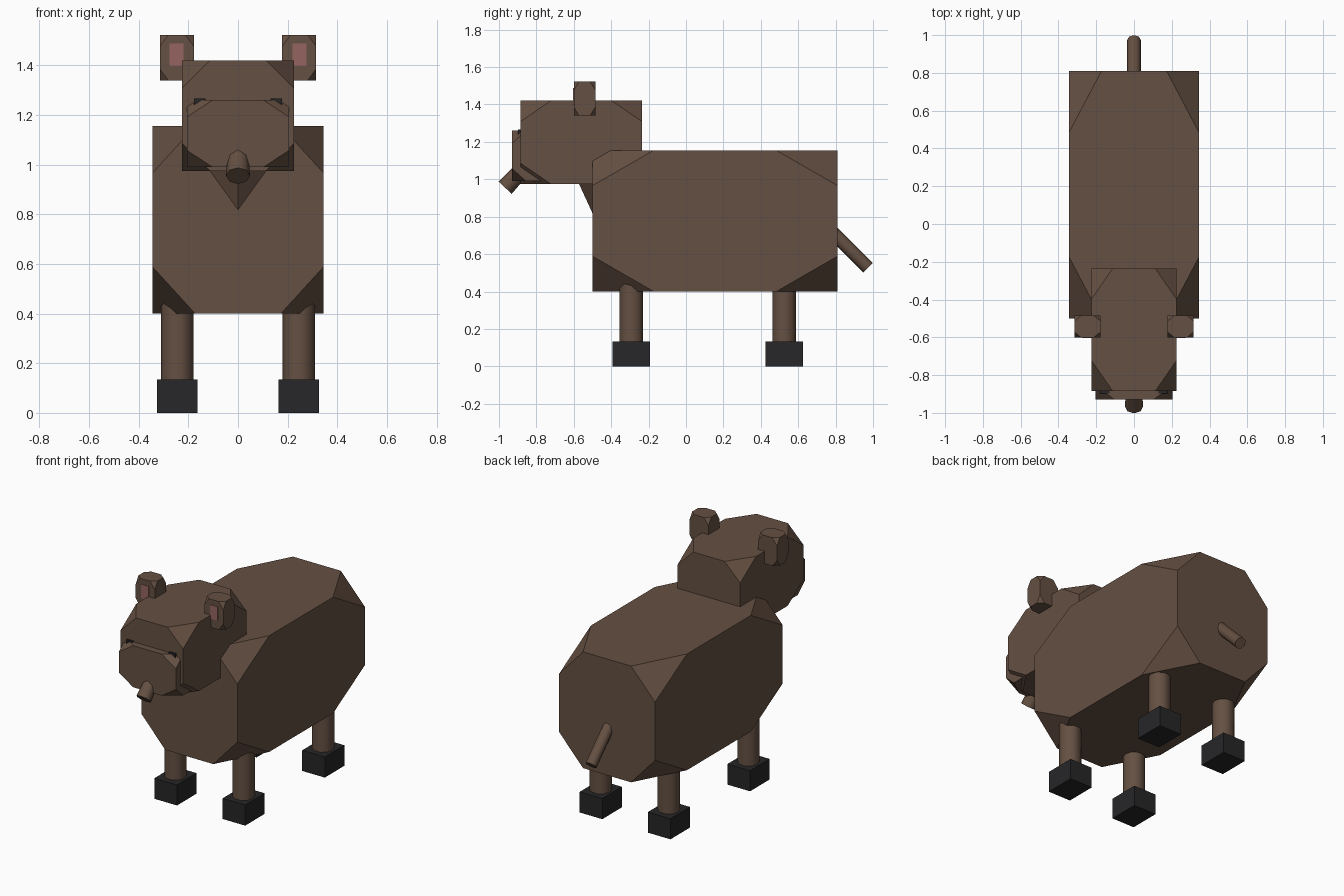
import bpy, bmesh, math
from mathutils import Vector

if "Cube" in bpy.data.objects:
    bpy.data.objects.remove(bpy.data.objects["Cube"])


def material(name, rgb):
    m = bpy.data.materials.new(name)
    m.diffuse_color = (*rgb, 1)
    m.use_nodes = True
    m.node_tree.nodes["Principled BSDF"].inputs["Base Color"].default_value = m.diffuse_color
    return m


BROWN = material("brown_fur", (0.13, 0.08, 0.055))
BLACK = material("black", (0.02, 0.019, 0.021))
PINK = material("ear_pink", (0.30, 0.13, 0.12))


def box(name, lo, hi, mat, cut=0.0):
    """Box from lo to hi; each corner is sliced off at the given share of the edges."""
    bm = bmesh.new()
    bmesh.ops.create_cube(bm, size=1)
    if cut:
        bmesh.ops.bevel(bm, geom=bm.verts[:], offset=cut, segments=1,
                        affect='VERTICES', offset_type='OFFSET')
    for v in bm.verts:
        v.co = Vector([l + (c + 0.5) * (h - l) for c, l, h in zip(v.co, lo, hi)])
    return finish(name, bm, mat)


def rod(name, a, b, r1, r2, sides, mat, turn=0.0):
    """Straight or tapered rod from point a to point b."""
    a, b = Vector(a), Vector(b)
    bm = bmesh.new()
    bmesh.ops.create_cone(bm, cap_ends=True, segments=sides,
                          radius1=r1, radius2=r2, depth=(b - a).length)
    d = (b - a).normalized()
    spin = Vector((0, 0, 1)).rotation_difference(d).to_matrix()
    for v in bm.verts:
        c, s = math.cos(turn), math.sin(turn)
        x, y, z = v.co
        v.co = spin @ Vector((c * x - s * y, s * x + c * y, z)) + (a + b) / 2
    return finish(name, bm, mat)


def finish(name, bm, mat):
    me = bpy.data.meshes.new(name)
    bm.to_mesh(me)
    bm.free()
    me.materials.append(mat)
    ob = bpy.data.objects.new(name, me)
    bpy.context.collection.objects.link(ob)
    return ob


def smooth(ob):
    for o in bpy.context.selected_objects:
        o.select_set(False)
    ob.select_set(True)
    bpy.context.view_layer.objects.active = ob
    bpy.ops.object.shade_smooth_by_angle(angle=math.radians(50))


# Trunk, head and muzzle: corner-cut blocks
box("body", (-0.345, -0.50, 0.40), (0.345, 0.81, 1.155), BROWN, 0.25)
box("head", (-0.225, -0.885, 0.975), (0.225, -0.235, 1.42), BROWN, 0.25)
box("muzzle", (-0.205, -0.93, 0.99), (0.205, -0.63, 1.26), BROWN, 0.25)

# Neck between body and head, ridge facing forward
rod("neck", (0, -0.27, 0.70), (0, -0.43, 1.05), 0.16, 0.16, 6, BROWN)

# Nose and tail
smooth(rod("nose", (0, -0.86, 1.07), (0, -0.967, 0.955), 0.042, 0.048, 8, BROWN))
smooth(rod("tail", (0, 0.73, 0.77), (0, 0.974, 0.527), 0.036, 0.036, 8, BROWN))

for side, s in (("left", 1), ("right", -1)):
    def span(x0, x1):
        return sorted((s * x0, s * x1))

    # Ears with pink inner panels
    x0, x1 = span(0.178, 0.315)
    box(f"{side}_ear", (x0, -0.60, 1.34), (x1, -0.485, 1.523), BROWN, 0.25)
    x0, x1 = span(0.22, 0.275)
    box(f"{side}_inner_ear", (x0, -0.603, 1.397), (x1, -0.58, 1.488), PINK)

    # Eyes, half hidden behind the muzzle
    x0, x1 = span(0.13, 0.178)
    box(f"{side}_eye", (x0, -0.897, 1.20), (x1, -0.86, 1.267), BLACK)

    # Legs and hooves
    for end, y in (("front", -0.292), ("back", 0.525)):
        x = s * 0.245
        smooth(rod(f"{end}_{side}_leg", (x, y, 0.10), (x, y, 0.55),
                   0.066, 0.066, 10, BROWN, math.pi / 2))
        box(f"{end}_{side}_hoof", (x - 0.081, y - 0.10, 0), (x + 0.081, y + 0.10, 0.134), BLACK)
